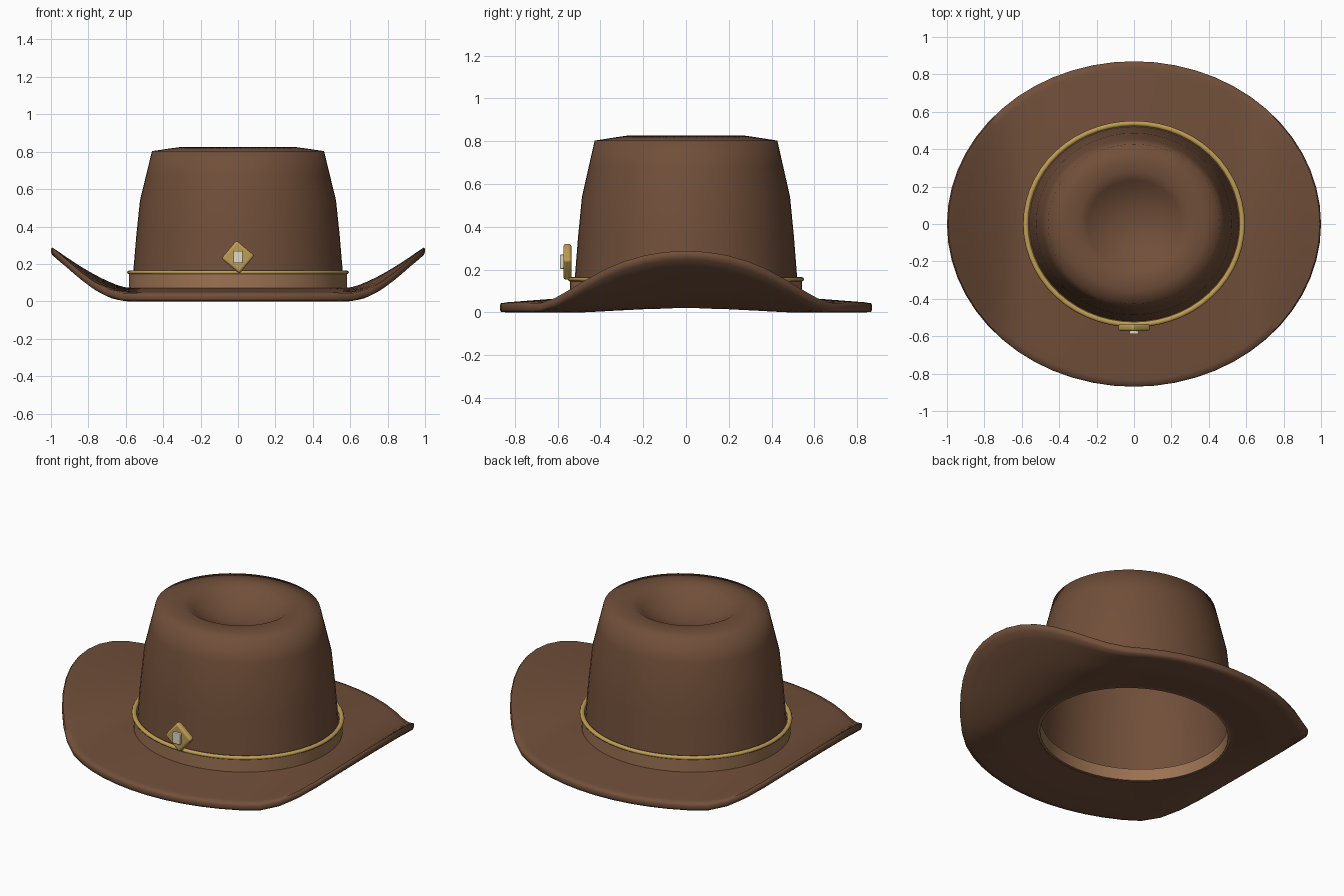
import bpy, bmesh
from math import cos, sin, pi, radians

if "Cube" in bpy.data.objects:
    bpy.data.objects.remove(bpy.data.objects["Cube"])

SEG = 56


def material(name, rgb):
    m = bpy.data.materials.new(name)
    m.diffuse_color = (*rgb, 1)
    m.use_nodes = True
    m.node_tree.nodes["Principled BSDF"].inputs["Base Color"].default_value = m.diffuse_color
    return m


felt = material("felt", (0.165, 0.078, 0.042))
leather = material("leather", (0.33, 0.17, 0.085))
gold = material("gold", (0.52, 0.34, 0.09))
pearl = material("pearl", (0.75, 0.70, 0.58))


def smooth(ob, angle):
    bpy.ops.object.select_all(action='DESELECT')
    ob.select_set(True)
    bpy.context.view_layer.objects.active = ob
    bpy.ops.object.shade_smooth_by_angle(angle=radians(angle))


def oval_lathe(name, profile, mat, angle=50, lift=None):
    """Sweep a closed (rx, ry, z) profile around an oval; rx = 0 makes a pole."""
    bm = bmesh.new()
    rings = []
    for rx, ry, z in profile:
        n = 1 if rx == 0 else SEG
        ring = []
        for i in range(n):
            a = 2 * pi * i / SEG
            x, y = rx * cos(a), ry * sin(a)
            ring.append(bm.verts.new((x, y, z + (lift(x, y) if lift else 0))))
        rings.append(ring)
    for a, b in zip(rings, rings[1:] + rings[:1]):
        if len(a) == len(b) == 1:
            continue
        for i in range(SEG):
            j = (i + 1) % SEG
            if len(a) == 1:
                bm.faces.new((a[0], b[j], b[i]))
            elif len(b) == 1:
                bm.faces.new((a[i], a[j], b[0]))
            else:
                bm.faces.new((a[i], a[j], b[j], b[i]))
    bmesh.ops.recalc_face_normals(bm, faces=bm.faces)
    me = bpy.data.meshes.new(name)
    bm.to_mesh(me)
    bm.free()
    me.materials.append(mat)
    ob = bpy.data.objects.new(name, me)
    bpy.context.collection.objects.link(ob)
    smooth(ob, angle)
    return ob


# Brim: oval plate with the two sides curled upward
def side_curl(x, y):
    t = max(0, (abs(x) - 0.58) / 0.42)
    return 0.25 * t ** (1.35 + 0.5 * (y / 0.6) ** 2)


def brim_row(u, z):
    return (0.56 + 0.44 * u, 0.52 + 0.35 * u, z)


steps = [i / 10 for i in range(11)]
under = [brim_row(u, 0.02 * max(0, 1 - u / 0.5)) for u in steps[:-1]]
edge = [brim_row(0.985, 0.003), brim_row(1, 0.014), brim_row(1, 0.032), brim_row(0.985, 0.043)]
over = [brim_row(u, 0.072 - 0.027 * u) for u in reversed(steps[:-1])]
oval_lathe("brim", under + edge + over, felt, 60, side_curl)

# Crown: hollow tapered shell with a dished top
outer = [(0.575, 0.02), (0.56, 0.16), (0.543, 0.36), (0.524, 0.54), (0.49, 0.68), (0.46, 0.803),
         (0.38, 0.815), (0.30, 0.826), (0.25, 0.795), (0.19, 0.757), (0.10, 0.727), (0, 0.715)]
inner = [(0, 0.685), (0.10, 0.697), (0.20, 0.727), (0.30, 0.785), (0.43, 0.773), (0.46, 0.67),
         (0.494, 0.53), (0.514, 0.36), (0.532, 0.16), (0.54, 0.02)]
oval_lathe("crown", [(r, r * 0.928, z) for r, z in outer + inner], felt, 80)

# Hat band around the crown, and the sweatband inside the opening
oval_lathe("hat_band", [(0.55, 0.51, 0.05), (0.582, 0.542, 0.05),
                        (0.582, 0.542, 0.15), (0.55, 0.51, 0.15)], leather)
oval_lathe("sweatband", [(0.528, 0.489, 0.022), (0.545, 0.505, 0.022),
                         (0.54, 0.50, 0.09), (0.522, 0.483, 0.09)], leather)

# Gold cord on the upper edge of the band
cord = [(0.579 + 0.014 * cos(k * pi / 4), 0.538 + 0.014 * cos(k * pi / 4),
         0.155 + 0.011 * sin(k * pi / 4)) for k in range(8)]
oval_lathe("gold_cord", cord, gold, 60)


# Diamond badge with a small inset stone
def block(name, loc, size, turn, bevel, mat):
    bpy.ops.mesh.primitive_cube_add(size=1, location=loc, rotation=(0, radians(turn), 0))
    ob = bpy.context.object
    ob.name = name
    ob.scale = size
    bpy.ops.object.transform_apply(location=False, rotation=False, scale=True)
    mod = ob.modifiers.new("bevel", 'BEVEL')
    mod.width, mod.segments = bevel, 3
    ob.data.materials.append(mat)
    smooth(ob, 40)
    return ob


block("badge", (0, -0.554, 0.237), (0.126, 0.038, 0.126), 40, 0.013, gold)
block("badge_stone", (0, -0.574, 0.237), (0.05, 0.03, 0.066), 0, 0.004, pearl)
